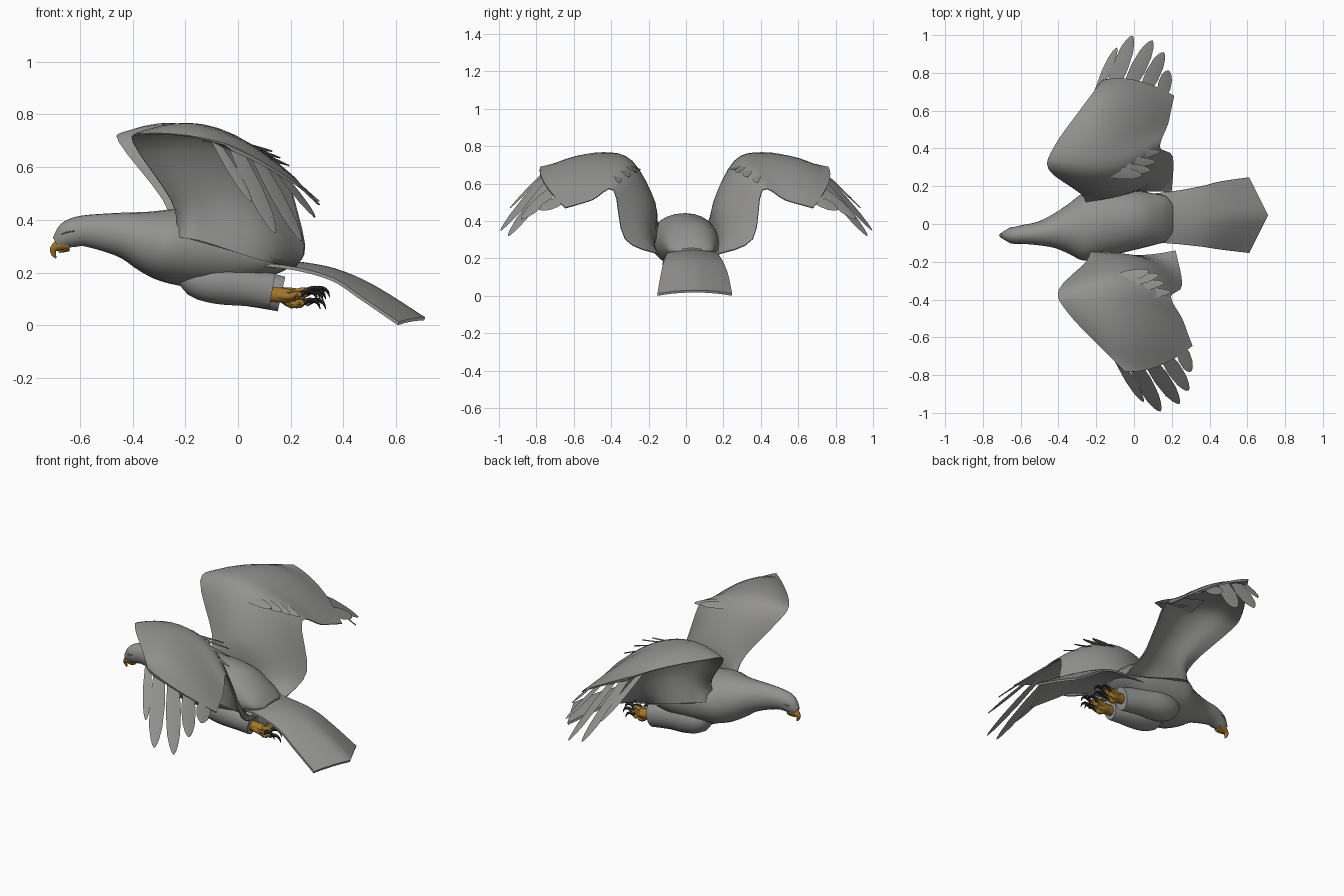
import bpy, bmesh, math
from mathutils import Vector

cube = bpy.data.objects.get("Cube")
if cube:
    bpy.data.objects.remove(cube, do_unlink=True)


def material(name, rgb):
    m = bpy.data.materials.new(name)
    m.use_nodes = True
    m.diffuse_color = (*rgb, 1)
    bsdf = next(n for n in m.node_tree.nodes if n.type == 'BSDF_PRINCIPLED')
    bsdf.inputs["Base Color"].default_value = (*rgb, 1)
    bsdf.inputs["Roughness"].default_value = 0.8
    return m


GREY = material("plumage_grey", (0.29, 0.288, 0.283))
GOLD = material("beak_gold", (0.36, 0.18, 0.025))
BLACK = material("claw_black", (0.02, 0.018, 0.018))


def loft(name, rings, mat):
    """Skin a list of closed rings and cap both ends."""
    bm = bmesh.new()
    rows = [[bm.verts.new(p) for p in ring] for ring in rings]
    n = len(rows[0])
    for a, b in zip(rows, rows[1:]):
        for i in range(n):
            j = (i + 1) % n
            bm.faces.new((a[i], a[j], b[j], b[i]))
    bm.faces.new(rows[0][::-1])
    bm.faces.new(rows[-1])
    bmesh.ops.remove_doubles(bm, verts=bm.verts, dist=1e-5)
    bmesh.ops.recalc_face_normals(bm, faces=bm.faces)
    me = bpy.data.meshes.new(name)
    bm.to_mesh(me)
    bm.free()
    me.materials.append(mat)
    ob = bpy.data.objects.new(name, me)
    bpy.context.collection.objects.link(ob)
    bpy.ops.object.select_all(action='DESELECT')
    ob.select_set(True)
    bpy.context.view_layer.objects.active = ob
    bpy.ops.object.shade_smooth_by_angle(angle=math.radians(45))
    return ob


def smooth(keys, steps):
    """Catmull-Rom interpolation through a list of vectors."""
    keys = [Vector(k) for k in keys]
    out = []
    for i in range(len(keys) - 1):
        p0, p1, p2 = keys[max(i - 1, 0)], keys[i], keys[i + 1]
        p3 = keys[min(i + 2, len(keys) - 1)]
        for s in range(steps):
            t = s / steps
            out.append(p1 + (p2 - p0) * (t / 2)
                       + (p0 * 2 - p1 * 5 + p2 * 4 - p3) * (t * t / 2)
                       + (p1 * 3 - p0 - p2 * 3 + p3) * (t ** 3 / 2))
    return out + [keys[-1]]


def tube(name, keys, mat, sides=16, steps=3):
    """Keys are (x, y, z, half width, half height)."""
    path = smooth(keys, steps)
    rings = []
    for i, k in enumerate(path):
        a, b = path[max(i - 1, 0)], path[min(i + 1, len(path) - 1)]
        up = Vector((b - a)[:3]).cross(Vector((0, 1, 0))).normalized()
        ring = []
        for s in range(sides):
            w = 2 * math.pi * s / sides
            ring.append(Vector(k[:3]) + Vector((0, k[3] * math.cos(w), 0))
                        + up * (k[4] * math.sin(w)))
        rings.append(ring)
    return loft(name, rings, mat)


def blade(name, base, tip, across, width):
    """Flat feather with a rounded tip."""
    base, tip = Vector(base), Vector(tip)
    along = tip - base
    across = (across - along * (across.dot(along) / along.length_squared)).normalized()
    lift = along.cross(across).normalized() * 0.003
    rings = []
    for t, w in ((0, .7), (.45, 1), (.75, .85), (.9, .55), (.97, .3), (1, .08)):
        c, d = base + along * t, across * (width * w)
        rings.append([c - d, c + lift, c + d, c - lift])
    loft(name, rings, GREY)


# Body, neck and head: (x, y, low z, high z, half width)
body = [(-.69, -.06, .29, .335, .02), (-.665, -.06, .287, .37, .034),
        (-.635, -.06, .293, .4, .044), (-.59, -.055, .3, .416, .05),
        (-.51, -.05, .282, .424, .062), (-.42, -.035, .25, .43, .092),
        (-.34, -.025, .2, .437, .135), (-.27, -.015, .165, .442, .178),
        (-.17, 0, .145, .44, .178), (0, .02, .145, .41, .158),
        (.1, .025, .17, .35, .138), (.17, .028, .2, .29, .118), (.205, .03, .225, .255, .07)]
tube("body", [(x, y, (a + b) / 2, w, (b - a) / 2) for x, y, a, b, w in body], GREY, 24)

# Beak and brows
tube("upper_beak", [(-.64, -.06, .308, .026, .024), (-.675, -.06, .305, .023, .023),
                    (-.7, -.06, .288, .014, .014), (-.698, -.06, .268, .007, .009),
                    (-.69, -.06, .254, .002, .002)], GOLD, 12)
tube("lower_beak", [(-.64, -.06, .29, .02, .009), (-.66, -.06, .284, .016, .008),
                    (-.68, -.06, .278, .005, .004)], GOLD, 10)
for s, side in ((1, "left"), (-1, "right")):
    tube(side + "_brow", [(-.68, -.06 + s * .022, .34, .004, .003),
                          (-.655, -.06 + s * .035, .352, .007, .005),
                          (-.62, -.06 + s * .042, .358, .004, .004)], GREY, 8)

# Tail fan: (centre x, edge x, y, half width, centre z, edge z)
tail_keys = [(.05, .05, .03, .125, .26, .24), (.22, .22, .035, .14, .243, .22),
             (.37, .36, .04, .16, .215, .18), (.52, .46, .045, .18, .15, .115),
             (.71, .61, .047, .2, .03, .012)]
rings = []
for xc, xe, y, hw, zc, ze in smooth(tail_keys, 4):
    top = [Vector((xc + (xe - xc) * abs(u), y + hw * u, zc + (ze - zc) * u * u))
           for u in (i / 5 - 1 for i in range(11))]
    rings.append(top + [p - Vector((.004, 0, .012)) for p in reversed(top)])
loft("tail", rings, GREY)

# Thighs, feet and claws
for side, y, dx in (("left", .088, .035), ("right", -.047, 0)):
    tube(side + "_thigh", [(-.22, y, .23, .03, .03), (-.16, y, .185, .068, .075),
                           (-.07, y, .165, .08, .085), (.04, y, .145, .066, .073),
                           (.13 + dx, y, .13 - dx / 3, .048, .067)], GREY, 16)
    tube(side + "_shank", [(.08 + dx, y, .12, .028, .028), (.15 + dx, y, .115, .028, .03),
                           (.19 + dx, y, .112, .034, .028), (.22 + dx, y, .11, .015, .015)],
         GOLD, 10)
    toes = [(-.04, .122, .24), (-.008, .135, .265), (.03, .128, .25), (.005, .09, .25)]
    for i, (dy, z, x) in enumerate(toes):
        x += dx * .6
        tube(f"{side}_toe_{i + 1}", [(.15 + dx, y + dy * .4, .112, .014, .014),
                                     (x - .045, y + dy * .8, z - .012, .015, .015),
                                     (x - .02, y + dy, z - .002, .011, .011),
                                     (x, y + dy, z - .008, .012, .012)], GOLD, 8)
        tube(f"{side}_claw_{i + 1}", [(x - .008, y + dy, z - .006, .011, .011),
                                      (x + .025, y + dy, z + .006, .009, .009),
                                      (x + .052, y + dy, z - .005, .006, .006),
                                      (x + .062, y + dy, z - .03, .001, .001)], BLACK, 8)

# Wing stations: leading, middle and trailing points
stations = [
    ((-.23, .13, .36), (-.02, .165, .28), (.22, .14, .225)),
    ((-.255, .2, .475), (0, .175, .48), (.255, .325, .305)),
    ((-.4, .35, .695), (-.08, .285, .71), (.195, .385, .565)),
    ((-.35, .47, .728), (-.07, .44, .745), (.255, .5, .515)),
    ((-.19, .64, .72), (.015, .62, .7), (.285, .58, .49)),
    ((-.05, .78, .69), (.125, .755, .6), (.31, .645, .472))]
feather_tips = [(.05, .94, .47), (.14, .99, .35), (.24, .95, .32),
                (.29, .88, .41), (.302, .78, .46)]
covert_tips = [(.08, .25, .675), (.13, .27, .66), (.16, .31, .635), (.195, .36, .605)]


def chord(k, u):
    a, m, b = (Vector(k[i:i + 3]) for i in (0, 3, 6))
    return a * ((2 * u - 1) * (u - 1)) + m * (4 * u * (1 - u)) + b * (u * (2 * u - 1))


def place(p, s):
    """Put a wing point on one side; the left wing is swung further forward."""
    x, y, z = p
    return Vector((x, -y, z)) if s < 0 else Vector((x - .15 * y, .985 * y + .14 * x, z))


span = smooth([sum(st, ()) for st in stations], 4)
N = 12
for s, side in ((1, "left"), (-1, "right")):
    rings = []
    for i, k in enumerate(span):
        before, after = span[max(i - 1, 0)], span[min(i + 1, len(span) - 1)]
        upper, lower = [], []
        depth = .045 * (1 - .75 * i / len(span)) + .04 * max(0, 1 - i / 6)
        for j in range(N + 1):
            u = (j / N) ** 1.4
            p = chord(k, u)
            out = chord(after, u) - chord(before, u)
            back = chord(k, u + .02) - chord(k, u - .02)
            thick = .006 + depth * min(1, 9 * u) * (1 - u) ** 1.7
            upper.append(place(p, s))
            lower.append(place(p + out.cross(back).normalized() * thick, s))
        rings.append(upper + lower[::-1])
    loft(side + "_wing", rings, GREY)

    # Spread flight feathers growing out of the wing tip
    for i, tip in enumerate(feather_tips):
        u = .07 + .2 * i
        base = chord(span[-3], u) - Vector((0, 0, .006))
        across = place(chord(span[-1], u + .1), s) - place(chord(span[-1], u - .1), s)
        blade(f"{side}_flight_feather_{i + 1}", place(base, s), place(tip, s),
              across, .024 if i == 0 else .042)

    # Loose feathers folded over the wrist
    for i, tip in enumerate(covert_tips):
        base = (-.13, .3 + .025 * i, .7 + .01 * i)
        across = place((0, .2, .07), s)
        blade(f"{side}_wrist_feather_{i + 1}", place(base, s), place(tip, s), across, .032)
